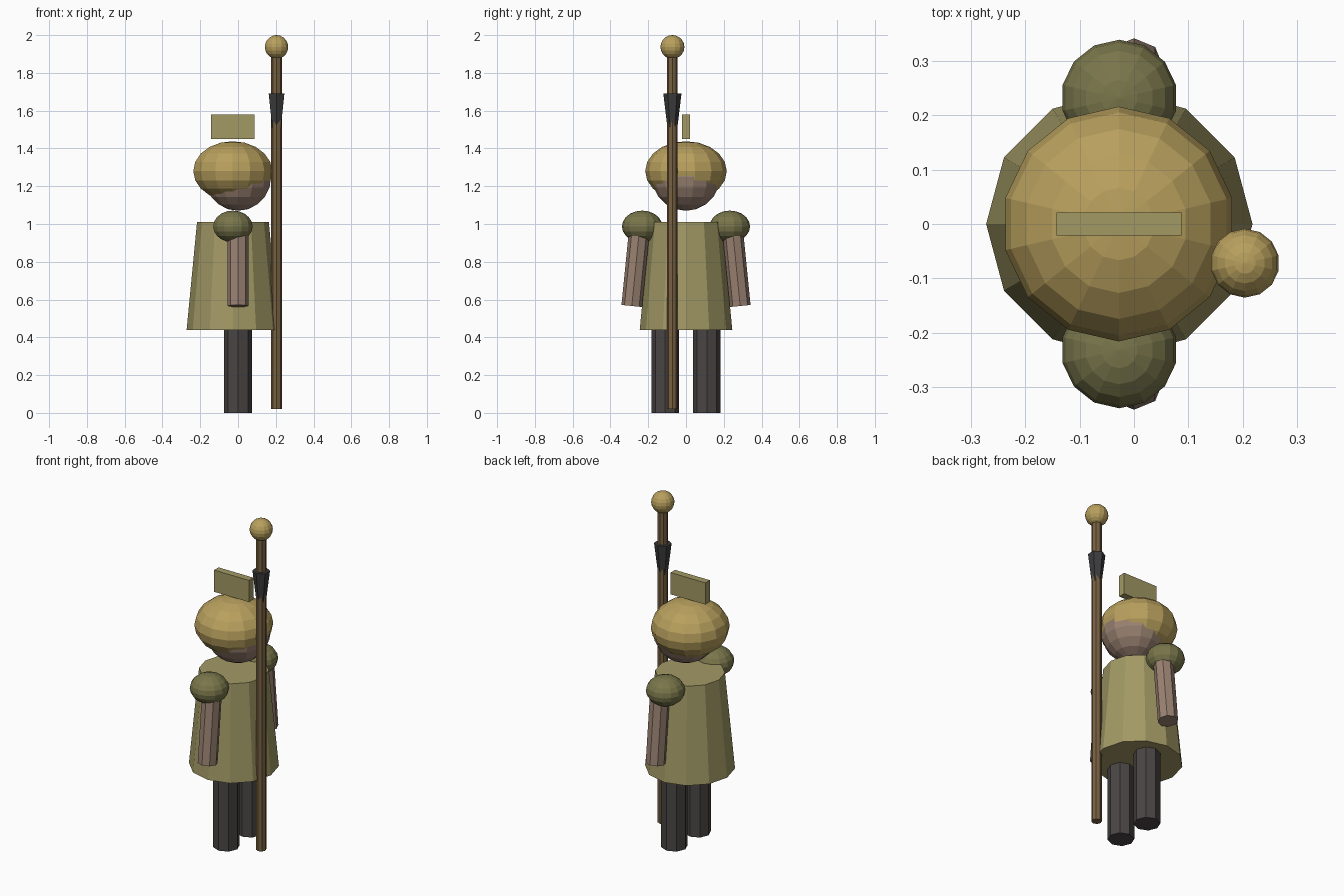
import bpy
import math

if "Cube" in bpy.data.objects:
    bpy.data.objects.remove(bpy.data.objects["Cube"])


def material(name, rgb):
    m = bpy.data.materials.new(name)
    m.diffuse_color = (*rgb, 1)
    m.use_nodes = True
    m.node_tree.nodes["Principled BSDF"].inputs["Base Color"].default_value = m.diffuse_color
    return m


TUNIC = material("tunic_khaki", (0.36, 0.32, 0.13))
GOLD = material("dull_gold", (0.48, 0.35, 0.11))
OLIVE = material("olive", (0.19, 0.18, 0.07))
SKIN = material("skin", (0.32, 0.22, 0.165))
DARK = material("dark_cloth", (0.07, 0.06, 0.06))
WOOD = material("wood", (0.19, 0.12, 0.055))
IRON = material("iron", (0.045, 0.045, 0.047))


def finish(name, mat):
    o = bpy.context.object
    o.name = name
    o.data.materials.append(mat)
    return o


def ball(name, loc, radii, mat):
    bpy.ops.mesh.primitive_uv_sphere_add(segments=14, ring_count=10, radius=1, location=loc)
    bpy.context.object.scale = radii
    return finish(name, mat)


def column(name, x, y, z0, z1, r0, r1, sides, mat, turn=0):
    bpy.ops.mesh.primitive_cone_add(vertices=sides, radius1=r0, radius2=r1, depth=z1 - z0,
                                    location=(x, y, (z0 + z1) / 2), rotation=(0, 0, turn))
    return finish(name, mat)


# Body and head
column("tunic", -0.027, 0, 0.44, 1.01, 0.245, 0.19, 12, TUNIC)
ball("head", (0, 0, 1.25), (0.18, 0.18, 0.18), SKIN)
ball("helmet", (-0.028, 0, 1.28), (0.214, 0.216, 0.158), GOLD)

# Helmet crest, floating just above the helmet
bpy.ops.mesh.primitive_cube_add(size=1, location=(-0.028, 0, 1.515))
bpy.context.object.scale = (0.23, 0.042, 0.13)
finish("crest", TUNIC)

# Limbs, mirrored across y
TILT = 0.1
for side, label in ((-1, "front"), (1, "rear")):
    column(label + "_leg", 0, side * 0.11, 0, 0.45, 0.073, 0.073, 8, DARK)
    ball(label + "_shoulder", (-0.027, side * 0.232, 0.987), (0.107, 0.107, 0.084), OLIVE)
    arm = column(label + "_arm", 0, side * 0.268, 0.565, 0.945, 0.055, 0.055, 8, SKIN)
    arm.rotation_euler.x = side * TILT

# Staff with iron collar and round finial
SX, SY = 0.204, -0.072
column("staff", SX, SY, 0.02, 1.91, 0.028, 0.028, 8, WOOD)
column("staff_collar", SX, SY, 1.49, 1.69, 0.024, 0.048, 6, IRON)
ball("staff_finial", (SX, SY, 1.937), (0.0635, 0.0635, 0.063), GOLD)
